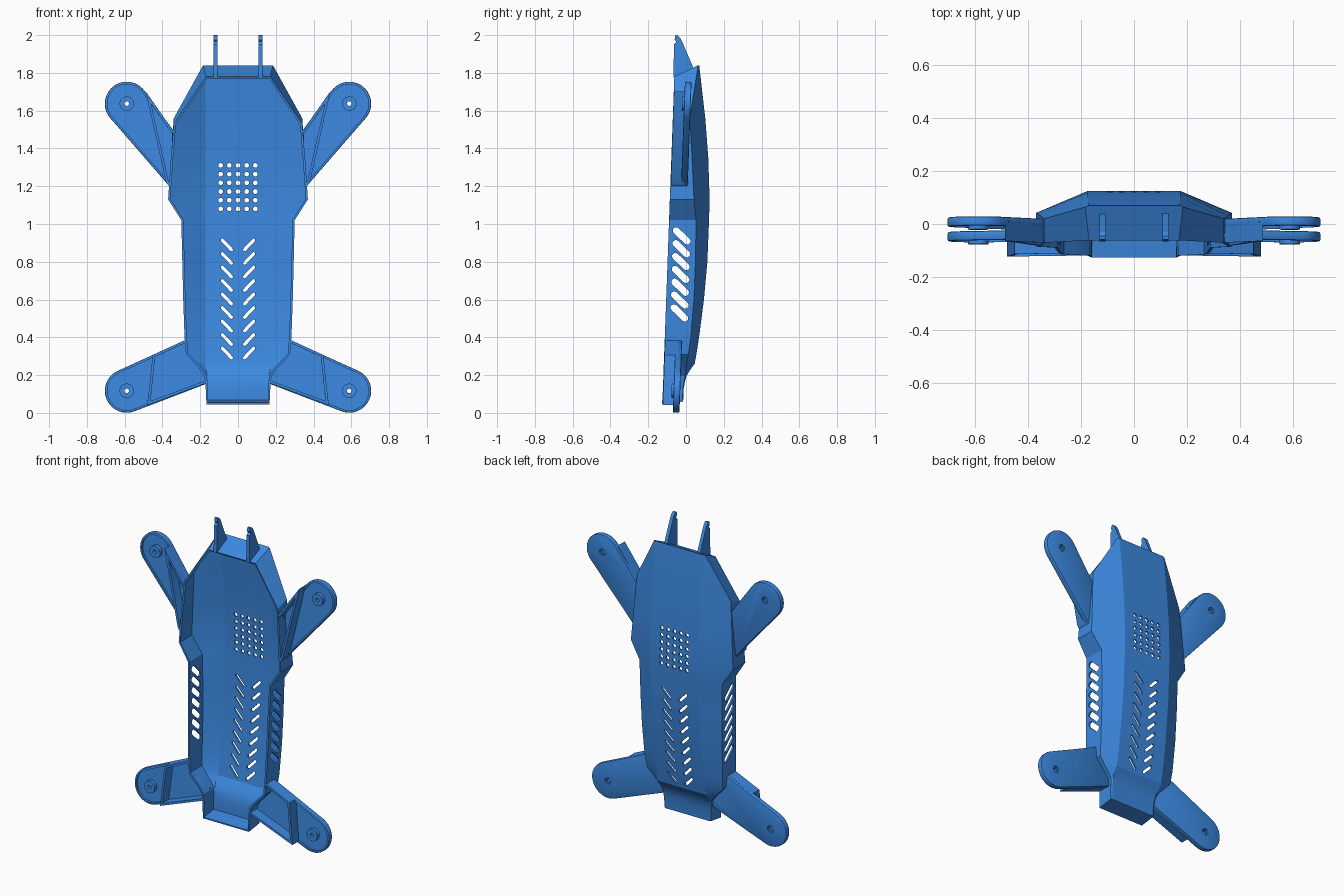
import bpy, bmesh, math
from mathutils import Vector

if "Cube" in bpy.data.objects:
    bpy.data.objects.remove(bpy.data.objects["Cube"])

blue = bpy.data.materials.new("blue_plastic")
blue.diffuse_color = (0.045, 0.25, 0.75, 1)
blue.use_nodes = True
blue.node_tree.nodes["Principled BSDF"].inputs["Base Color"].default_value = blue.diffuse_color


def rim(z):
    # slightly tilted plane of the open front edge
    return -0.125 + 0.0365 * (z - 0.05)


def finish(name, bm):
    bmesh.ops.recalc_face_normals(bm, faces=bm.faces)
    me = bpy.data.meshes.new(name)
    bm.to_mesh(me)
    bm.free()
    me.materials.append(blue)
    ob = bpy.data.objects.new(name, me)
    bpy.context.collection.objects.link(ob)
    return ob


def prism(bm, pts, place, a, b):
    # closed prism from a 2D outline; place(p, depth) gives the 3D point
    lo = [bm.verts.new(place(p, a)) for p in pts]
    hi = [bm.verts.new(place(p, b)) for p in pts]
    bm.faces.new(lo)
    bm.faces.new(hi[::-1])
    for i in range(len(pts)):
        j = (i + 1) % len(pts)
        bm.faces.new((lo[i], hi[i], hi[j], lo[j]))


def solid(name, pts, place, a, b):
    bm = bmesh.new()
    prism(bm, pts, place, a, b)
    return finish(name, bm)


def arc(cx, cy, r, a0, a1, n):
    return [(cx + r * math.cos(math.radians(a0 + (a1 - a0) * i / n)),
             cy + r * math.sin(math.radians(a0 + (a1 - a0) * i / n))) for i in range(n + 1)]


def circle(cx, cy, r, n=24):
    return arc(cx, cy, r, 0, 360 - 360 / n, n - 1)


def slot(p, q, r):
    a = math.degrees(math.atan2(q[1] - p[1], q[0] - p[0]))
    return arc(*q, r, a - 90, a + 90, 6) + arc(*p, r, a + 90, a + 270, 6)


def along_y(p, d):
    return Vector((p[0], d, p[1]))


def along_x(p, d):
    return Vector((d, p[0], p[1]))


def above_rim(p, d):
    return Vector((p[0], rim(p[1]) + d, p[1]))


def cut(ob, cutter):
    m = ob.modifiers.new("cut", 'BOOLEAN')
    m.operation, m.solver, m.object = 'DIFFERENCE', 'EXACT', cutter
    cutter.hide_render = True
    cutter.hide_set(True)


def mirror(ob):
    ob.modifiers.new("mirror", 'MIRROR').use_axis[0] = True


def smooth(ob, angle):
    # apply the modifiers, then smooth the gentle curves only
    dg = bpy.context.evaluated_depsgraph_get()
    ob.data = bpy.data.meshes.new_from_object(ob.evaluated_get(dg))
    ob.modifiers.clear()
    bpy.ops.object.select_all(action='DESELECT')
    ob.select_set(True)
    bpy.context.view_layer.objects.active = ob
    bpy.ops.object.shade_smooth_by_angle(angle=math.radians(angle))


# Canopy shell: z, spine y, shoulder x, shoulder y, rim z, rim x
stations = [
    (1.84, .070, .185, .064, 1.78, .17),
    (1.56, .102, .340, .020, 1.53, .34),
    (1.35, .118, .355, .032, 1.35, .355),
    (1.13, .125, .370, .042, 1.13, .37),
    (1.02, .122, .300, .053, 1.02, .30),
    (0.80, .113, .295, .050, 0.80, .295),
    (0.60, .095, .290, .042, 0.60, .29),
    (0.40, .069, .283, .025, 0.40, .283),
    (0.31, .055, .275, .012, 0.31, .275),
    (0.26, .046, .230, .002, 0.26, .23),
    (0.225, .020, .197, -.002, 0.225, .197),
    (0.195, .003, .178, -.006, 0.195, .178),
    (0.165, -.006, .173, -.011, 0.165, .173),
    (0.13, -.012, .171, -.016, 0.13, .171),
    (0.06, -.015, .167, -.019, 0.045, .167),
]
bm = bmesh.new()
rows = []
for z, yt, xs, ys, zr, xr in stations:
    xt = min(.175, xs - .012)
    half = [(xr, rim(zr), zr), (xs, ys, z), (xt, yt, z)]
    pts = half + [(-x, y, w) for x, y, w in reversed(half)]
    rows.append([bm.verts.new(p) for p in pts])
for a, b in zip(rows, rows[1:]):
    for i in range(5):
        bm.faces.new((a[i], a[i + 1], b[i + 1], b[i]))
bm.faces.new(rows[0])
bm.faces.new(rows[-1][::-1])
bmesh.ops.recalc_face_normals(bm, faces=bm.faces)
bm.faces.ensure_lookup_table()
flip = bm.faces[2].normal.y < 0
shell = finish("canopy_shell", bm)
if flip:
    shell.data.flip_normals()
sol = shell.modifiers.new("thickness", 'SOLIDIFY')
sol.thickness, sol.offset = 0.012, -1

# Vent holes: dot grid, chevron slots, side slots
bm = bmesh.new()
for i in range(5):
    for j in range(6):
        prism(bm, circle((i - 2) * .046, 1.08 + j * .046, .0125, 14), along_y, .04, .2)
for i in range(9):
    z = .292 + i * .0715
    for s in (-1, 1):
        prism(bm, slot((s * .035, z), (s * .083, z + .05), .0085), along_y, -.05, .2)
for i in range(7):
    z = .965 - i * .068
    prism(bm, slot((-.052 - i * .002, z), (.006 - i * .002, z - .056), .018), along_x, -.5, .5)
cut(shell, finish("vent_cutter", bm))
smooth(shell, 14)


def arm(name, centre, a0, a1, root, wall):
    cx, cz = centre
    # arm plate with rounded tip, hollowed to leave a thin lip
    plate = solid(name + "_plate", arc(cx, cz, .116, a0, a1, 24) + root, above_rim, .057, .092)
    bev = plate.modifiers.new("edge", 'BEVEL')
    bev.width, bev.segments, bev.limit_method = .006, 2, 'ANGLE'
    bev.angle_limit = math.radians(50)
    inner = list(root)
    for k, a in ((0, a1), (-1, a0)):
        x, z = root[k]
        inner[k] = (x - .013 * math.cos(math.radians(a)), z - .013 * math.sin(math.radians(a)))
    cut(plate, solid(name + "_tray_cutter", arc(cx, cz, .103, a0, a1, 24) + inner,
                     above_rim, .0, .07))

    # motor boss and screw hole, wider at the back
    boss = solid(name + "_boss", circle(cx, cz, .038, 32), above_rim, .046, .074)
    hole = solid(name + "_hole_cutter", circle(cx, cz, .012), along_y, -.3, .3)
    cut(plate, hole)
    cut(boss, hole)
    cut(plate, solid(name + "_recess_cutter", circle(cx, cz, .021), above_rim, .08, .12))

    # raised root walls and cross rib
    bm = bmesh.new()
    lo = [bm.verts.new(above_rim(p, .002)) for p in wall]
    hi = [bm.verts.new(above_rim(p, .075)) for p in wall]
    for i in range(len(wall) - 1):
        bm.faces.new((lo[i], lo[i + 1], hi[i + 1], hi[i]))
    ribs = finish(name + "_root_walls", bm)
    s = ribs.modifiers.new("thickness", 'SOLIDIFY')
    s.thickness, s.offset, s.use_even_offset = .014, 0, True
    for ob in (plate, boss, ribs):
        mirror(ob)
        smooth(ob, 30)


arm("upper_arm", (.589, 1.637), -40, 144,
    [(.338, 1.49), (.355, 1.19)],
    [(.345, 1.485), (.474, 1.668), (.374, 1.222), (.36, 1.205)])
arm("lower_arm", (.589, .117), -111, 65,
    [(.278, .385), (.268, .31), (.172, .21), (.165, .155)],
    [(.28, .378), (.445, .302), (.472, .052), (.165, .166)])

# Top hook prongs
mirror(solid("top_prong", [(-.066, 1.775), (-.064, 1.95), (-.052, 1.965), (-.06, 1.975),
                           (-.058, 1.998), (-.045, 2.0), (-.03, 1.985), (-.02, 1.965),
                           (.04, 1.825), (-.02, 1.79)], along_x, .108, .13))
